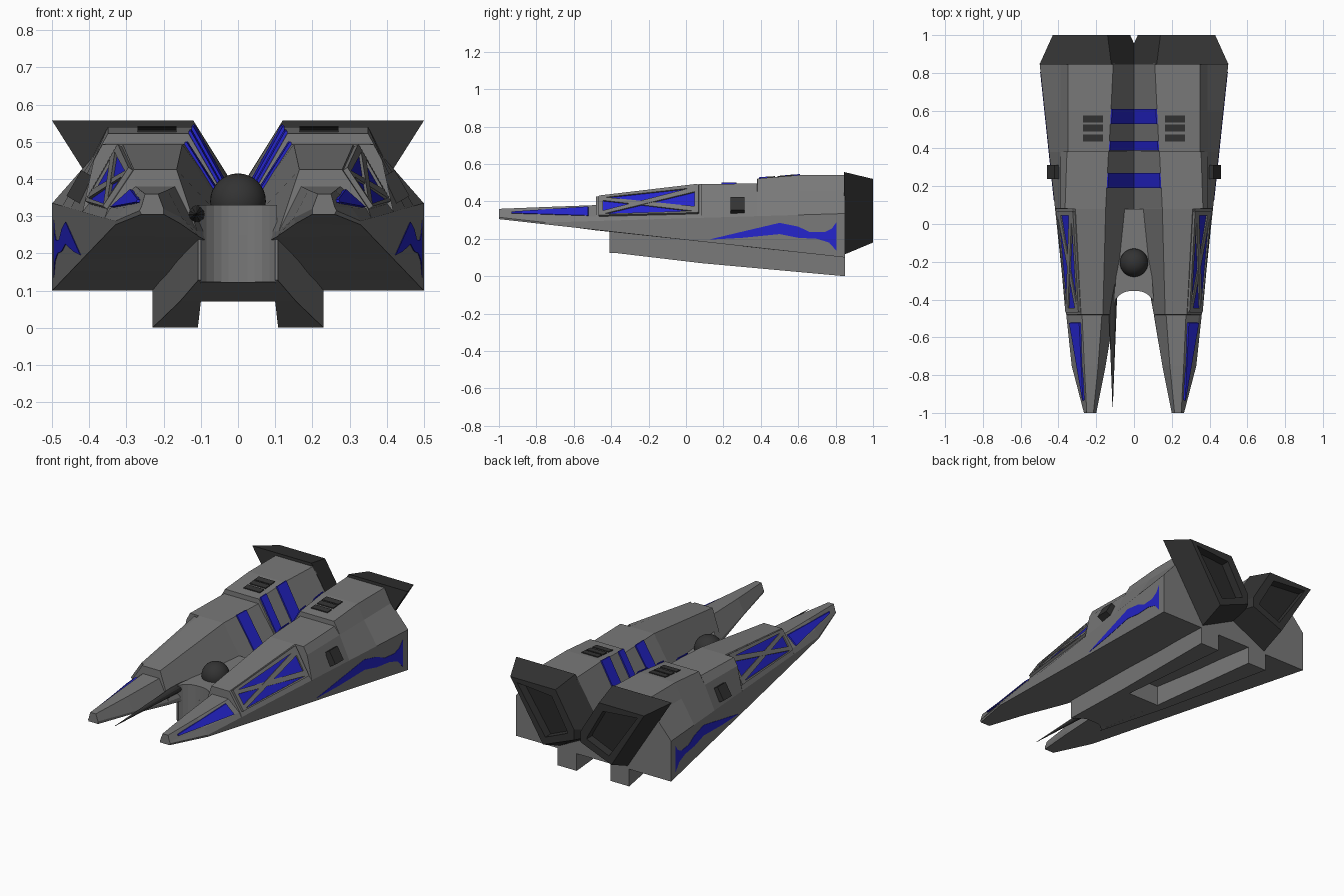
import bpy, bmesh, math
from mathutils import Vector, Matrix

if "Cube" in bpy.data.objects:
    bpy.data.objects.remove(bpy.data.objects["Cube"])


def material(name, r, g, b):
    m = bpy.data.materials.new(name)
    m.diffuse_color = (r, g, b, 1)
    m.use_nodes = True
    m.node_tree.nodes["Principled BSDF"].inputs["Base Color"].default_value = m.diffuse_color
    return m


HULL = material("hull grey", 0.19, 0.19, 0.19)
DARK = material("dark metal", 0.033, 0.033, 0.033)
SOOT = material("soot", 0.022, 0.022, 0.022)
BLUE = material("blue trim", 0.018, 0.018, 0.60)


def finish(name, bm, mats, mirror=True):
    bmesh.ops.recalc_face_normals(bm, faces=bm.faces)
    me = bpy.data.meshes.new(name)
    bm.to_mesh(me)
    bm.free()
    ob = bpy.data.objects.new(name, me)
    bpy.context.collection.objects.link(ob)
    for m in mats:
        me.materials.append(m)
    if mirror:
        ob.modifiers.new("Mirror", 'MIRROR').use_mirror_merge = False
    return ob


def loft(bm, sections):
    """Skin a list of equal-length point loops and cap both ends."""
    rings = [[bm.verts.new(p) for p in s] for s in sections]
    n = len(rings[0])
    for a, b in zip(rings, rings[1:]):
        for i in range(n):
            j = (i + 1) % n
            bm.faces.new((a[i], a[j], b[j], b[i]))
    bm.faces.new(rings[0])
    return bm.faces.new(rings[-1])


def prism(bm, pts, vec):
    loft(bm, [[Vector(p) for p in pts], [Vector(p) + Vector(vec) for p in pts]])


# Wing hull: section loop is bottom inner, bottom outer, side top, shoulder,
# top outer, top inner, valley.  The two lower outer points follow rules.
def side_x(y):
    return 0.33 + 0.106 * (y + 0.75)


wing = [  # y, bottom inner, shoulder, top outer, top inner, valley
    (-0.75, (.155, .28), (.305, .323), (.263, .37), (.19, .37), (.15, .295)),
    (-0.481, (.105, .245), (.345, .32), (.275, .38), (.17, .38), (.11, .26)),
    (-0.48, (.105, .245), (.35, .32), (.28, .425), (.165, .425), (.11, .26)),
    (0.08, (0, .187), (.40, .335), (.31, .493), (.15, .493), (0, .25)),
    (0.081, (0, .187), (.388, .45), (.365, .493), (.15, .493), (0, .25)),
    (0.38, (0, .15), (.388, .453), (.355, .495), (.135, .495), (0, .29)),
    (0.381, (0, .15), (.388, .453), (.35, .522), (.133, .522), (0, .29)),
    (0.60, (0, .13), (.39, .457), (.35, .54), (.122, .54), (0, .32)),
    (0.85, (0, .10), (.39, .46), (.35, .54), (.11, .54), (0, .36)),
]
tip = [(.2, .305), (.26, .305), (.265, .315), (.26, .325), (.25, .36), (.215, .36), (.2, .32)]
sections = [[(x, -1, z) for x, z in tip]]
for y, inner, shoulder, top_out, top_in, valley in wing:
    t = (y + 0.75) / 1.6
    loop = [inner, (side_x(y), .277 - .177 * t), (side_x(y), .287 + .048 * t),
            shoulder, top_out, top_in, valley]
    sections.append([(x, y, z) for x, z in loop])
bm = bmesh.new()
loft(bm, sections)
finish("wing_hull", bm, [HULL])


# Keel: wedge that widens rearwards into legs, with an open recess between them
def keel_box(y, x0, x1, z0, z1):
    return [(x0, y, z0), (x1, y, z0), (x1, y, z1), (x0, y, z1)]


bm = bmesh.new()
loft(bm, [keel_box(-.41, .1, .107, .128, .25), keel_box(.08, .1, .157, .07, .25),
          keel_box(.85, .108, .23, 0, .2)])
finish("keel_leg", bm, [HULL])
bm = bmesh.new()
loft(bm, [keel_box(-.355, 0, .101, .122, .25), keel_box(.08, 0, .101, .07, .25)])
finish("keel_centre", bm, [HULL])

# Central deck with a scooped front
bm = bmesh.new()
outline = [(0, -.354), (.025, -.355), (.045, -.359), (.065, -.368), (.085, -.384), (.105, -.41),
           (.07, .08), (0, .08)]
prism(bm, [(x, y, .123) for x, y in outline], (0, 0, .207))
finish("centre_deck", bm, [HULL])

# Sensor dome on the deck
bm = bmesh.new()
bmesh.ops.create_uvsphere(bm, u_segments=32, v_segments=16, radius=.075,
                          matrix=Matrix.Translation((0, -.205, .34)))
for f in bm.faces:
    f.smooth = True
finish("dome", bm, [DARK], mirror=False)

# Single spike on the left inner wall
bm = bmesh.new()
bmesh.ops.create_cone(bm, cap_ends=True, segments=12, radius1=.026, radius2=.001, depth=.65,
                      matrix=Matrix.Translation((-.113, -.645, .305)) @ Matrix.Rotation(math.pi / 2, 4, 'X'))
finish("spike", bm, [DARK], mirror=False)

# Engine nozzle: tapered block with a recessed rear face
front = [(.12, .557), (.5, .557), (.22, .115), (-.05, .25), (-.05, .285)]
rear = [(.14, .52), (.43, .52), (.22, .18), (.02, .26), (.02, .32)]
bm = bmesh.new()
back = loft(bm, [[(x, .845, z) for x, z in front], [(x, 1, z) for x, z in rear]])
bmesh.ops.recalc_face_normals(bm, faces=bm.faces)
bmesh.ops.inset_region(bm, faces=[back], thickness=.05)
ring = bmesh.ops.extrude_face_region(bm, geom=[back])
floor = [g for g in ring["geom"] if isinstance(g, bmesh.types.BMFace)]
if back.is_valid:
    bmesh.ops.delete(bm, geom=[back], context='FACES_ONLY')
for f in floor:
    f.material_index = 1
    bmesh.ops.translate(bm, verts=f.verts, vec=(0, -.05, 0))
finish("engine_nozzle", bm, [DARK, SOOT])


# Plates laid on a sloping facet, given in facet coordinates (u back, v up)
def facet_plate(bm, corners, uvs, low, high):
    a, b, c, d = [Vector(p) for p in corners]
    n = (b - a).cross(d - a).normalized()
    if n.x < 0:
        n = -n
    pts = [(a.lerp(b, u)).lerp(d.lerp(c, u), v) + n * low for u, v in uvs]
    prism(bm, pts, n * (high - low))


def strip(p, q, w):
    """Quad of half-width w (in v) running from p to q."""
    return [(p[0], p[1] - w), (q[0], q[1] - w), (q[0], q[1] + w), (p[0], p[1] + w)]


block = [(.35, -.48, .32), (.40, .08, .335), (.31, .08, .493), (.28, -.48, .425)]
bm = bmesh.new()
facet_plate(bm, block, [(.06, .04), (.95, .04), (.95, .85), (.06, .85)], -.003, .006)
finish("blue_side_panel", bm, [BLUE])
bm = bmesh.new()
for p, q in [((.06, .12), (.95, .80)), ((.06, .80), (.95, .12))]:
    facet_plate(bm, block, strip(p, q, .085), -.002, .014)
facet_plate(bm, block, strip((.03, .02), (.97, .02), .03), -.002, .014)
facet_plate(bm, block, strip((.03, .91), (.97, .91), .06), -.002, .014)
for u in (.045, .96):
    facet_plate(bm, block, [(u - .02, 0), (u + .02, 0), (u + .02, .95), (u - .02, .95)], -.002, .014)
finish("panel_brace", bm, [HULL])

nose = [(.26, -1, .325), (.345, -.481, .32), (.275, -.481, .38), (.25, -1, .36)]
bm = bmesh.new()
facet_plate(bm, nose, [(.13, .3), (.92, .04), (.92, .86), (.13, .5)], .0, .009)
finish("blue_nose_panel", bm, [BLUE])

# Curved blue flash on the flat outer side
flash = [(.12, .195), (.3, .238), (.5, .285), (.6, .265), (.66, .237), (.74, .235),
         (.78, .255), (.805, .29), (.805, .135), (.765, .18), (.7, .2), (.6, .205), (.5, .225), (.3, .205)]
bm = bmesh.new()
prism(bm, [(side_x(y) - .003, y, z) for y, z in flash], (.005, 0, 0))
finish("blue_side_flash", bm, [BLUE])


# Blue bands across the central valley, following the wall slope
def band_section(y):
    a, b = [(p, q) for p, q in zip(wing, wing[1:]) if p[0] <= y <= q[0]][0]
    t = (y - a[0]) / (b[0] - a[0])
    x, z = Vector(a[4]).lerp(Vector(b[4]), t)
    zc = a[5][1] + (b[5][1] - a[5][1]) * t
    return [(0, y, zc - .01), (x, y, z - .01), (x, y, z + .006), (x - .006, y, z + .006), (0, y, zc + .014)]


bm = bmesh.new()
for y0, y1 in [(.19, .27), (.39, .44), (.53, .61)]:
    loft(bm, [band_section(y0), band_section(y1)])
finish("valley_band", bm, [BLUE])

# Roof vents, three slats a side
bm = bmesh.new()
for y in (.437, .49, .537):
    z0, z1 = [.518 + .082 * (v - .38) for v in (y, y + .038)]
    prism(bm, [(.165, y, z0), (.27, y, z0), (.27, y + .038, z1), (.165, y + .038, z1)], (0, 0, .009))
finish("roof_vent", bm, [DARK])

# Side thruster box, tilted with the slope
bm = bmesh.new()
bmesh.ops.create_cube(bm, size=1, matrix=Matrix.Translation((.422, .275, .378))
                      @ Matrix.Rotation(math.radians(-30), 4, 'Y') @ Matrix.Diagonal((.045, .075, .08, 1)))
finish("side_thruster", bm, [DARK])
